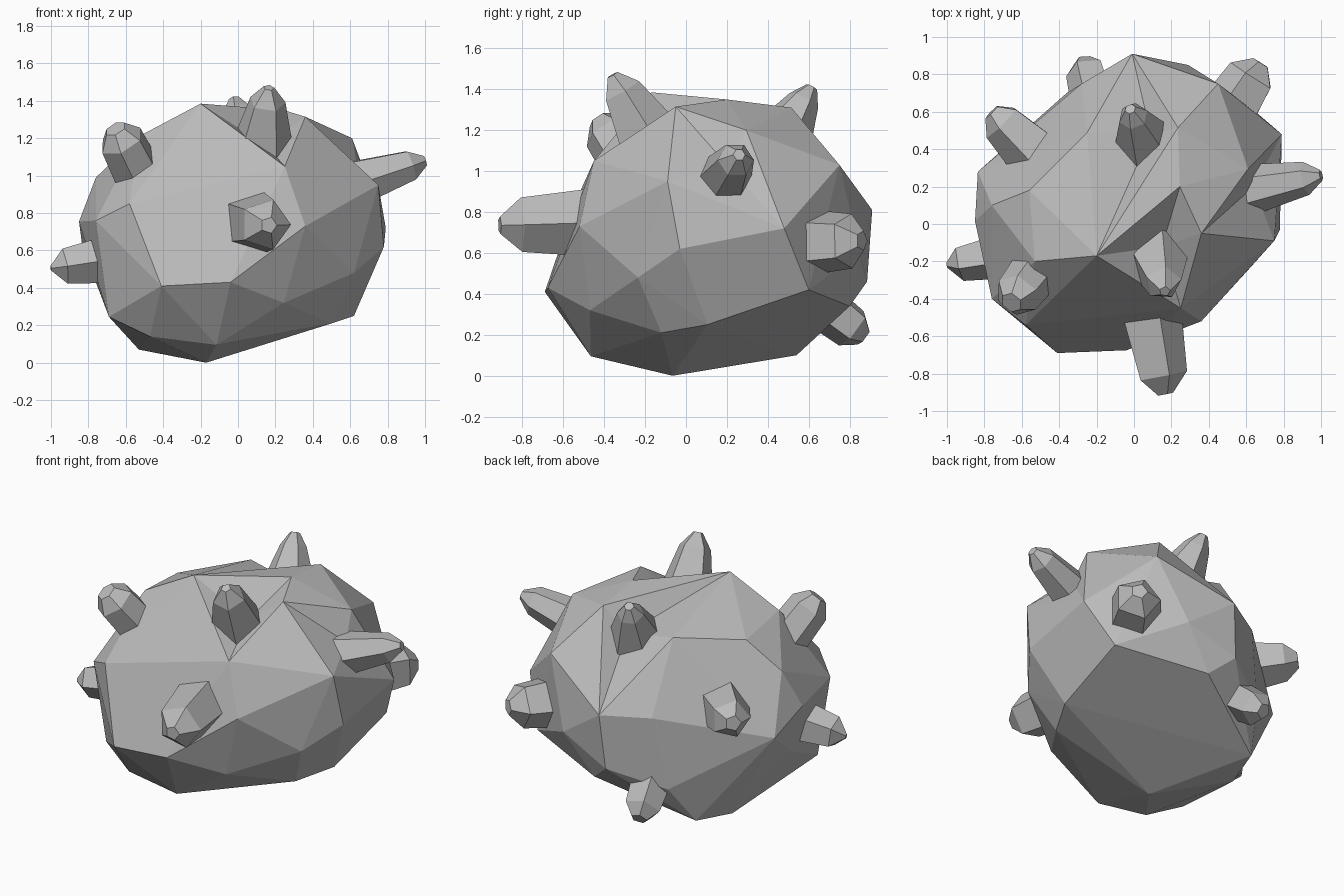
import bpy, bmesh, math
from mathutils import Vector

if "Cube" in bpy.data.objects:
    bpy.data.objects.remove(bpy.data.objects["Cube"])

stone = bpy.data.materials.new("grey_stone")
stone.diffuse_color = (0.5, 0.5, 0.5, 1)
stone.use_nodes = True
stone.node_tree.nodes["Principled BSDF"].inputs["Base Color"].default_value = stone.diffuse_color


def finish(name, bm):
    """Turn a bmesh into a flat shaded stone object."""
    bmesh.ops.recalc_face_normals(bm, faces=bm.faces)
    me = bpy.data.meshes.new(name)
    bm.to_mesh(me)
    bm.free()
    me.materials.append(stone)
    ob = bpy.data.objects.new(name, me)
    bpy.context.collection.objects.link(ob)
    return ob


# Boulder: faceted hull through its corner points
corners = [
    # top
    (-.20, -.17, 1.385), (.36, -.05, 1.315), (.245, .20, 1.35), (.235, .515, 1.31),
    (-.25, .49, 1.22), (-.56, .18, 1.17), (-.53, -.20, 1.21), (.61, .295, 1.20),
    # front
    (.25, -.45, 1.05), (-.58, -.54, .85), (.36, -.52, .73), (-.41, -.69, .41),
    (-.04, -.675, .43), (.245, -.47, .32), (-.115, -.465, .095), (-.47, -.45, .14),
    # right
    (.62, -.235, .48), (.75, -.09, .95), (.78, -.03, .62), (.79, .48, .72),
    (.50, -.12, .21), (.62, .105, .25), (.65, .60, .42),
    # back
    (.45, .75, 1.03), (-.01, .91, .81), (.29, .85, .60), (-.04, .885, .46),
    (.10, .80, .34), (-.28, .75, .80), (-.36, .70, .34), (-.45, .54, .10),
    # left and bottom
    (-.835, .28, .64), (-.85, .015, .755), (-.76, .10, .99), (-.76, -.40, .76),
    (-.69, -.37, .245), (-.76, 0, .43), (-.53, .28, .07), (-.17, -.065, 0),
]
bm = bmesh.new()
for c in corners:
    bm.verts.new(c)
res = bmesh.ops.convex_hull(bm, input=bm.verts)
loose = {v for v in res["geom_interior"] if isinstance(v, bmesh.types.BMVert)}
bmesh.ops.delete(bm, geom=list(loose), context='VERTS')


def dent(bm, ends, bottom):
    """Push a hollow into the faces that meet along the edge between two corners."""
    a, b = (min(bm.verts, key=lambda v: (v.co - Vector(e)).length) for e in ends)
    edge = bm.edges.get((a, b))
    if edge:
        faces = list(edge.link_faces)
    else:
        faces = [min(bm.faces, key=lambda f: (f.calc_center_median() - Vector(bottom)).length)]
    rim = [tuple(e.verts) for f in faces for e in f.edges if e != edge]
    for f in faces:
        bm.faces.remove(f)
    if edge:
        bm.edges.remove(edge)
    low = bm.verts.new(bottom)
    for p, q in rim:
        bm.faces.new((p, q, low))


# Hollows around the crystals on the top, the back of the top and the right
dent(bm, ((-.20, -.17, 1.385), (.36, -.05, 1.315)), (.15, -.12, 1.16))
dent(bm, ((.235, .515, 1.31), (-.25, .49, 1.22)), (.09, .48, 1.15))
dent(bm, ((.61, .295, 1.20), (.75, -.09, .95)), (.64, .20, 1.03))
bmesh.ops.recalc_face_normals(bm, faces=bm.faces)
bmesh.ops.dissolve_limit(bm, angle_limit=math.radians(2), verts=bm.verts, edges=bm.edges)
finish("boulder", bm)


def crystal(name, base, tip, r0, r1, r2, sides=6, shoulder=0.8, turn=0):
    """Tapered prism with a chamfered tip, running from base to tip."""
    base, tip = Vector(base), Vector(tip)
    axis = tip - base
    rot = axis.to_track_quat('Z', 'Y')
    bm = bmesh.new()
    rings = []
    for t, r in ((0, r0), (shoulder, r1), (1, r2)):
        ring = []
        for i in range(sides):
            a = 2 * math.pi * i / sides + math.radians(turn)
            p = Vector((r * math.cos(a), r * math.sin(a), 0))
            ring.append(bm.verts.new(base + axis * t + rot @ p))
        rings.append(ring)
    for lo, hi in zip(rings, rings[1:]):
        for i in range(sides):
            j = (i + 1) % sides
            bm.faces.new((lo[i], lo[j], hi[j], hi[i]))
    bm.faces.new(rings[0])
    bm.faces.new(rings[-1])
    finish(name, bm)


# Crystals growing out of the boulder
crystal("front_crystal", (.07, -.42, .75), (.165, -.91, .735), .18, .14, .045, 5)
crystal("upper_left_crystal", (-.50, -.22, .94), (-.655, -.42, 1.25), .14, .125, .06)
crystal("left_crystal", (-.65, -.15, .56), (-1.0, -.22, .505), .14, .10, .015, 5)
crystal("back_left_crystal", (-.48, .33, .80), (-.76, .60, .84), .17, .12, .05, 5)
crystal("back_low_crystal", (-.20, .60, .40), (-.27, .87, .19), .13, .11, .05, 5)
crystal("back_right_crystal", (.45, .50, .65), (.68, .86, .66), .18, .14, .05, 5)
crystal("right_crystal", (.60, .18, .95), (1.0, .26, 1.08), .14, .09, .03)
crystal("top_crystal", (.12, -.14, 1.08), (.165, -.36, 1.47), .19, .10, .03, 5)
crystal("top_back_crystal", (.06, .42, 1.08), (-.02, .615, 1.41), .19, .08, .03)
